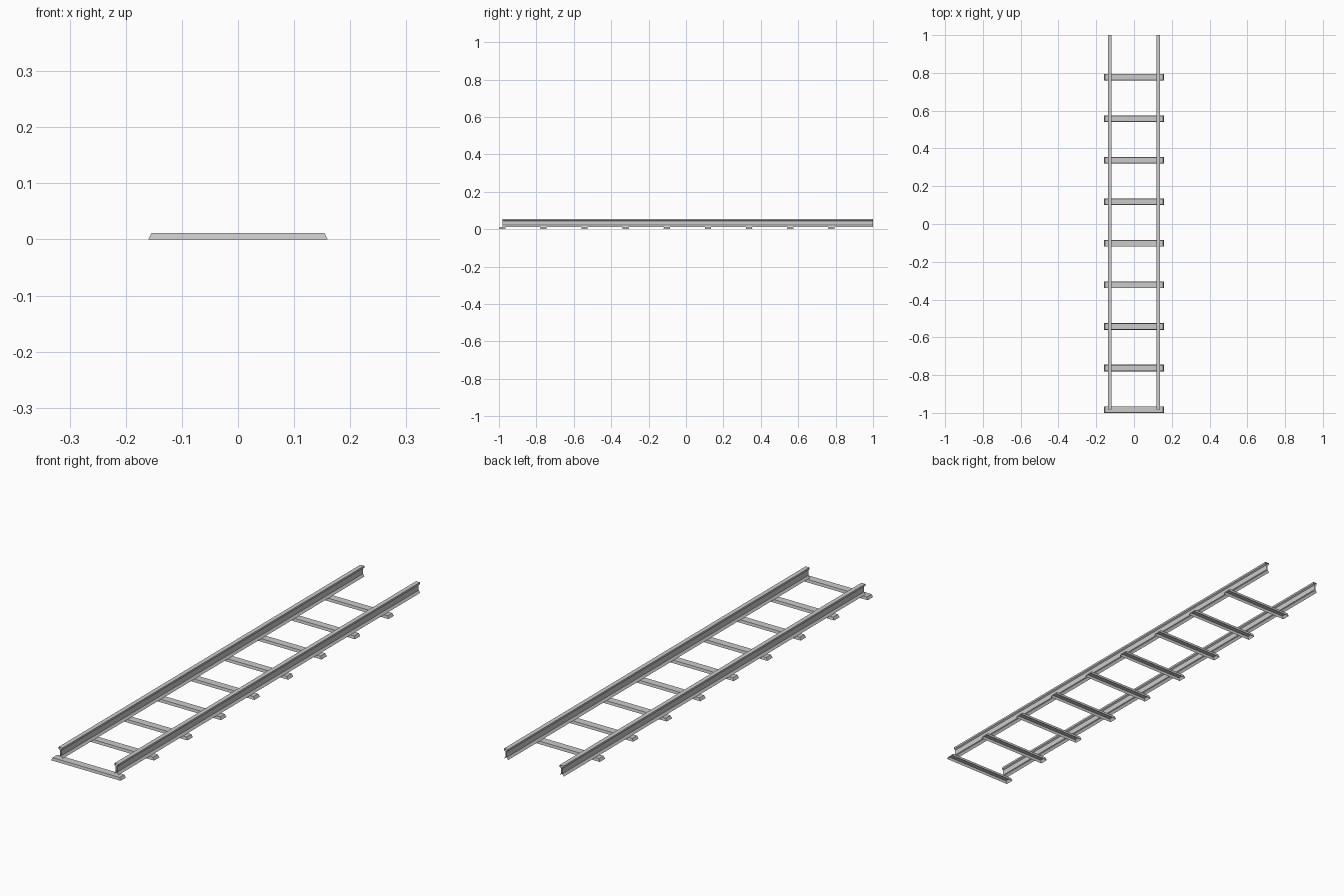
import bpy

if "Cube" in bpy.data.objects:
    bpy.data.objects.remove(bpy.data.objects["Cube"])

def mesh_object(name, verts, faces):
    mesh = bpy.data.meshes.new(name)
    mesh.from_pydata(verts, [], faces)
    ob = bpy.data.objects.new(name, mesh)
    bpy.context.collection.objects.link(ob)
    return ob

# Sleepers: shallow tapered troughs, open underneath
def sleeper(y):
    rings = [(0.16, 0.0175, 0.0), (0.154, 0.0155, 0.0115)]
    verts = [(sx * hx, y + sy * hy, z) for hx, hy, z in rings
             for sx, sy in ((-1, -1), (1, -1), (1, 1), (-1, 1))]
    faces = [(i, (i + 1) % 4, (i + 1) % 4 + 4, i + 4) for i in range(4)]
    mesh_object("sleeper", verts, faces + [(4, 5, 6, 7)])

for i in range(9):
    sleeper(-0.9825 + 0.22 * i)

# Rails: open-ended I profile swept along y
half = [(0.010, 0.0115), (0.003, 0.021), (0.003, 0.043), (0.009, 0.047), (0.009, 0.055)]
profile = half + [(-x, z) for x, z in reversed(half)]
n = len(profile)
for side, name in ((-1, "left_rail"), (1, "right_rail")):
    verts = [(side * 0.128 + x, y, z) for y in (-0.982, 1.0) for x, z in profile]
    # the underside stays open
    faces = [(i, i + n, i + 1 + n, i + 1) for i in range(n - 1)]
    ob = mesh_object(name, verts, faces)
    ob.data.flip_normals()
    ob.data.update()
